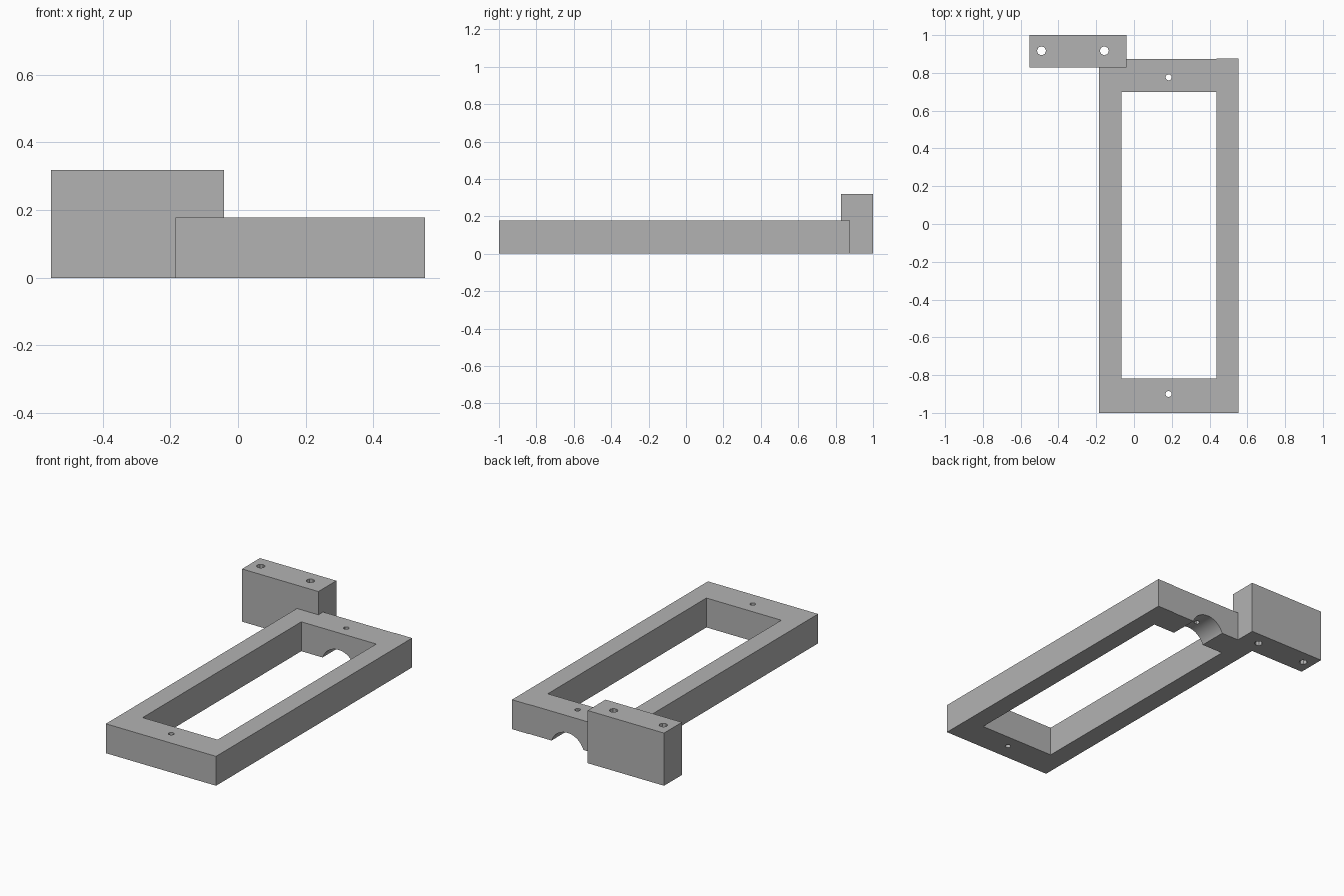
import bpy
import math

default_cube = bpy.data.objects.get("Cube")
if default_cube:
    bpy.data.objects.remove(default_cube, do_unlink=True)

grey = bpy.data.materials.new("plain grey")
grey.use_nodes = True
colour = (0.45, 0.45, 0.45, 1)
grey.diffuse_color = colour
grey.node_tree.nodes["Principled BSDF"].inputs["Base Color"].default_value = colour


def box(name, x, y, z):
    """Box from (min, max) ranges on each axis."""
    bpy.ops.mesh.primitive_cube_add(size=1, location=[sum(r) / 2 for r in (x, y, z)])
    ob = bpy.context.object
    ob.name = name
    ob.scale = [r[1] - r[0] for r in (x, y, z)]
    bpy.ops.object.transform_apply(location=True, rotation=False, scale=True)
    ob.data.materials.append(grey)
    return ob


def rod(name, location, radius, length, sides, tilt=0):
    bpy.ops.mesh.primitive_cylinder_add(vertices=sides, radius=radius, depth=length,
                                        location=location, rotation=(tilt, 0, 0))
    ob = bpy.context.object
    ob.name = name
    ob.data.materials.append(grey)
    return ob


def cut(target, cutter):
    """Subtract the cutter from the target, then discard it."""
    cutter.hide_render = True
    mod = target.modifiers.new("cut", 'BOOLEAN')
    mod.operation = 'DIFFERENCE'
    mod.solver = 'EXACT'
    mod.object = cutter
    bpy.context.view_layer.objects.active = target
    bpy.ops.object.modifier_apply(modifier=mod.name)
    bpy.data.objects.remove(cutter, do_unlink=True)


def smooth(ob):
    bpy.ops.object.select_all(action='DESELECT')
    ob.select_set(True)
    bpy.context.view_layer.objects.active = ob
    bpy.ops.object.shade_smooth_by_angle(angle=math.radians(30))


# Rectangular frame with an open middle
frame = box("frame", (-0.185, 0.553), (-1, 0.876), (0, 0.178))
cut(frame, box("window_cutter", (-0.066, 0.436), (-0.818, 0.7), (-0.1, 0.4)))

# Slight step on the back face beside the left rail
cut(frame, box("step_cutter", (-0.3, 0.436), (0.873, 1), (-0.1, 0.4)))

# Arched notch under the back bar
cut(frame, rod("arch_cutter", (0.183, 0.8, -0.039), 0.114, 0.4, 48, math.pi / 2))

# Screw hole in each end bar
for y in (-0.9, 0.776):
    cut(frame, rod("screw_cutter", (0.183, y, 0.1), 0.016, 0.6, 12))
smooth(frame)

# Taller mounting block on the back right corner, with two through holes
block = box("mounting_block", (-0.553, -0.041), (0.828, 1), (0, 0.319))
for x in (-0.49, -0.157):
    cut(block, rod("bolt_cutter", (x, 0.917, 0.15), 0.024, 0.8, 8))
